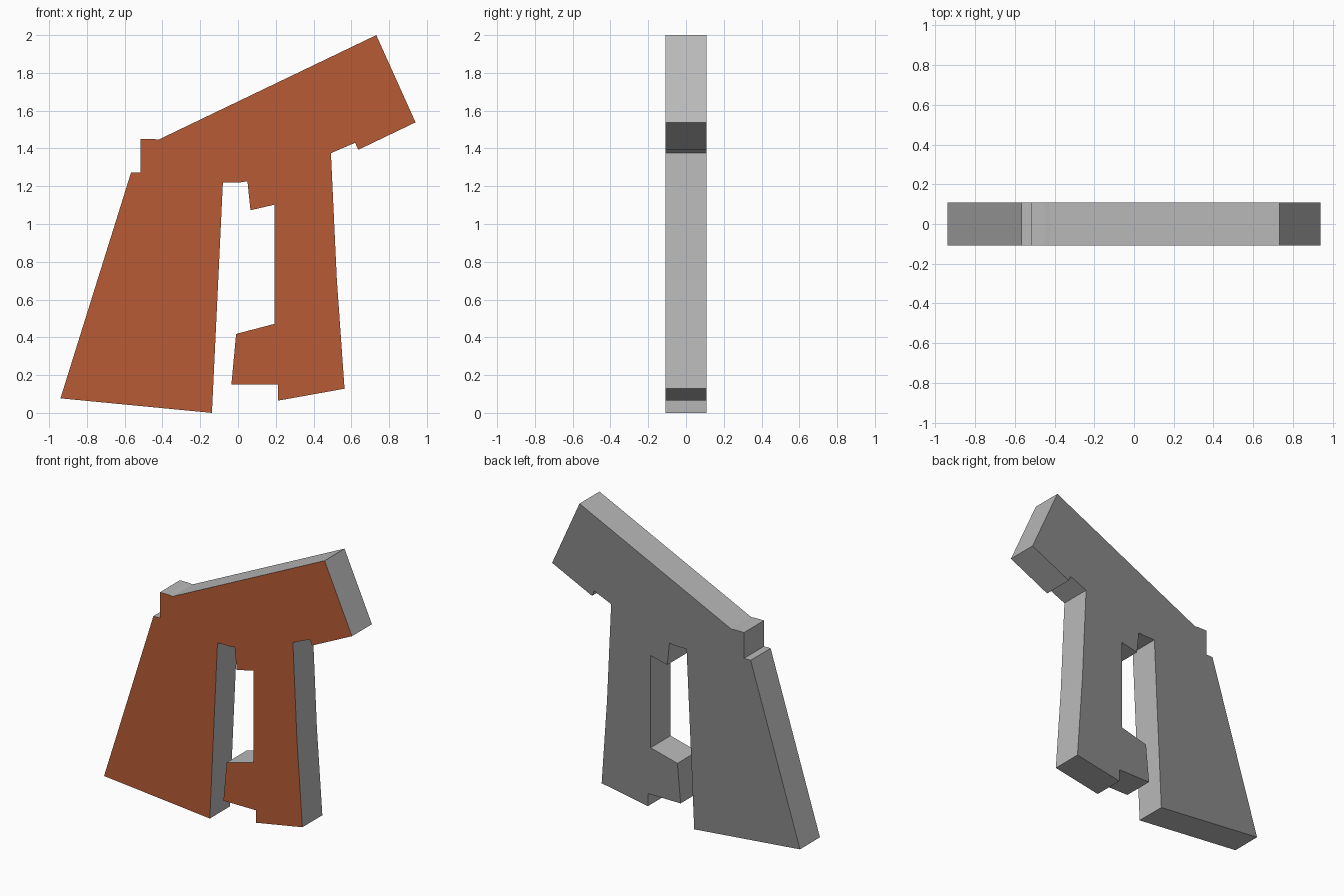
import bpy, bmesh
from mathutils import Vector

if "Cube" in bpy.data.objects:
    bpy.data.objects.remove(bpy.data.objects["Cube"])

HALF_DEPTH = 0.108

# Side profile (x, z): left leg, slanted head, right leg with hooked foot, inner gap
PROFILE = [
    (-0.138, 0.0), (-0.08, 1.22), (0.01, 1.22), (0.05, 1.226),
    (0.066, 1.073), (0.192, 1.102), (0.192, 0.471), (-0.01, 0.418),
    (-0.035, 0.15), (0.213, 0.15), (0.213, 0.065), (0.564, 0.128),
    (0.523, 0.71), (0.492, 1.375), (0.62, 1.43), (0.637, 1.393),
    (0.94, 1.538), (0.732, 2.0), (-0.42, 1.447), (-0.45, 1.45), (-0.516, 1.45),
    (-0.516, 1.273), (-0.566, 1.273), (-0.94, 0.077),
]


def material(name, colour):
    mat = bpy.data.materials.new(name)
    mat.diffuse_color = colour
    mat.use_nodes = True
    mat.node_tree.nodes["Principled BSDF"].inputs["Base Color"].default_value = mat.diffuse_color
    return mat


# Flat plate: profile extruded from front to back
bm = bmesh.new()
front = bm.faces.new([bm.verts.new((x, -HALF_DEPTH, z)) for x, z in PROFILE])
result = bmesh.ops.extrude_face_region(bm, geom=[front], use_keep_orig=True)
back_verts = [g for g in result["geom"] if isinstance(g, bmesh.types.BMVert)]
bmesh.ops.translate(bm, verts=back_verts, vec=Vector((0, 2 * HALF_DEPTH, 0)))
bmesh.ops.recalc_face_normals(bm, faces=bm.faces[:])

# Grey rim, rust front, dark grey back
for face in bm.faces:
    if face.normal.y < -0.9:
        face.material_index = 1
    elif face.normal.y > 0.9:
        face.material_index = 2

mesh = bpy.data.meshes.new("body_plate")
bm.to_mesh(mesh)
bm.free()
mesh.materials.append(material("rim_grey", (0.49, 0.49, 0.49, 1)))
mesh.materials.append(material("rust_front", (0.474, 0.105, 0.035, 1)))
mesh.materials.append(material("back_grey", (0.25, 0.25, 0.25, 1)))
plate = bpy.data.objects.new("body_plate", mesh)
bpy.context.collection.objects.link(plate)
